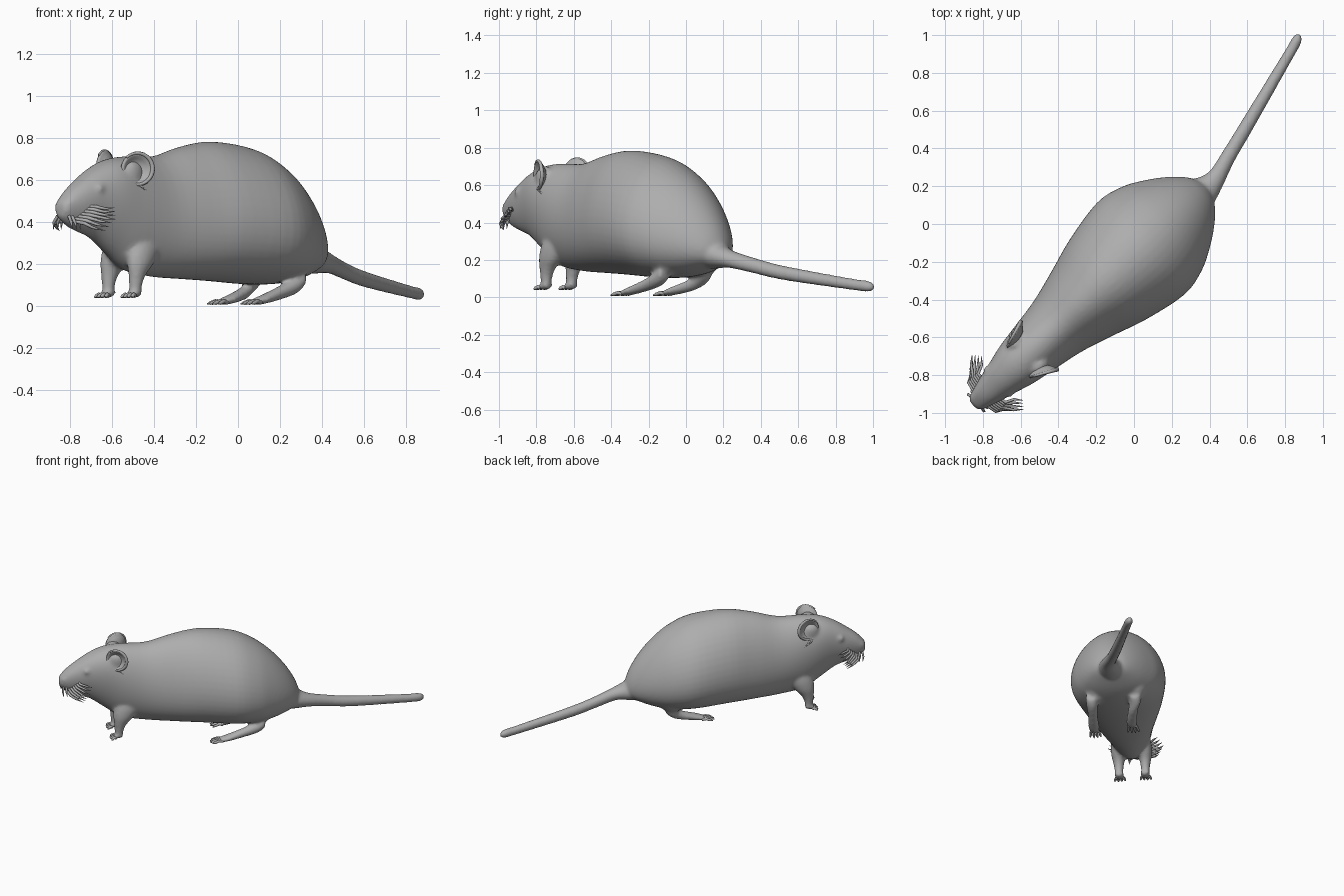
import bpy, bmesh, math
from mathutils import Matrix, Vector

cube = bpy.data.objects.get("Cube")
if cube:
    bpy.data.objects.remove(cube, do_unlink=True)

grey = bpy.data.materials.new("plain grey")
grey.use_nodes = True
grey.diffuse_color = (0.42, 0.42, 0.42, 1)
grey.node_tree.nodes["Principled BSDF"].inputs["Base Color"].default_value = grey.diffuse_color

# The animal stands diagonally: s runs from nose to tail, v to its right side
NOSE = Vector((-0.84, -0.95, 0))
ALONG = Vector((0.727, 0.686, 0))
ACROSS = Vector((-0.686, 0.727, 0))


def place(s, v, z):
    return NOSE + ALONG * s + ACROSS * v + Vector((0, 0, z))


def spline(rows, steps):
    """Catmull-Rom interpolation of tuples of numbers."""
    out = []
    for i in range(len(rows) - 1):
        a, b = rows[max(i - 1, 0)], rows[i]
        c, d = rows[i + 1], rows[min(i + 2, len(rows) - 1)]
        for k in range(steps):
            t = k / steps
            out.append([q + 0.5 * t * (r - p + t * (2*p - 5*q + 4*r - w + t * (3*(q - r) + w - p)))
                        for p, q, r, w in zip(a, b, c, d)])
    return out + [list(rows[-1])]


def loft(bm, rows, upright=False, sides=24, steps=4):
    """Skin ellipses (s, v, z, radius, radius, optional sag) along s, or along z if upright."""
    rings = []
    for s, v, z, a, b, *sag in spline(rows, steps):
        ring = []
        for k in range(sides):
            ang = math.tau * k / sides
            p, q = a * math.cos(ang), b * (math.sin(ang) - sum(sag) * math.cos(ang) ** 2)
            ring.append(bm.verts.new(place(s + p, v + q, z) if upright else place(s, v + p, z + q)))
        rings.append(ring)
    for lo, hi in zip(rings, rings[1:]):
        for k in range(sides):
            n = (k + 1) % sides
            bm.faces.new((lo[k], lo[n], hi[n], hi[k]))
    bm.faces.new(rings[0])
    bm.faces.new(rings[-1])


def finish(name, bm):
    bmesh.ops.recalc_face_normals(bm, faces=bm.faces[:])
    for f in bm.faces:
        f.smooth = True
    mesh = bpy.data.meshes.new(name)
    bm.to_mesh(mesh)
    bm.free()
    mesh.materials.append(grey)
    ob = bpy.data.objects.new(name, mesh)
    bpy.context.collection.objects.link(ob)
    return ob


def tubes(name, paths, depth):
    """Round strands through lists of (point, thickness)."""
    data = bpy.data.curves.new(name, "CURVE")
    data.dimensions = "3D"
    data.bevel_depth, data.bevel_resolution = depth, 2
    data.use_fill_caps = True
    for path in paths:
        sp = data.splines.new("POLY")
        sp.points.add(len(path) - 1)
        sp.use_smooth = True
        for pt, (co, r) in zip(sp.points, path):
            pt.co = (*co, 1)
            pt.radius = r
    data.materials.append(grey)
    bpy.context.collection.objects.link(bpy.data.objects.new(name, data))


# Trunk and head: position, half width, top, bottom; brow is broad, belly hangs low
TRUNK = [(-0.015, .025, .49, .43), (0.0, .045, .51, .41), (.05, .064, .56, .375),
         (.12, .085, .61, .35), (.2, .105, .66, .32), (.3, .132, .70, .25),
         (.42, .153, .715, .17), (.6, .185, .715, .14), (.78, .237, .76, .13),
         (.97, .295, .785, .12), (1.2, .336, .755, .105), (1.35, .308, .69, .105),
         (1.47, .246, .60, .12), (1.57, .175, .49, .15), (1.64, .105, .38, .18),
         (1.675, .04, .29, .22)]
body = bmesh.new()
loft(body, [(s, -.004*s, (t + b) / 2, w, (t - b) / 2, max(-.2, min(.2, s - .5)))
            for s, w, t, b in TRUNK], sides=48)

# Tail
loft(body, [(1.54, 0, .25, .12, .1), (1.65, -.01, .225, .085, .07), (1.74, -.01, .205, .054, .048),
            (1.88, .033, .17, .042, .041), (2.06, .084, .13, .039, .038),
            (2.45, .197, .072, .031, .031), (2.56, .23, .059, .029, .029), (2.592, .238, .056, .014, .014)])

for side, m in (("left", -1), ("right", 1)):
    # Fore leg, paw and ear root
    loft(body, [(.392, m*.092, .05, .028, .027), (.395, m*.094, .1, .032, .031),
                (.405, m*.095, .15, .045, .038), (.43, m*.093, .21, .075, .052),
                (.46, m*.083, .29, .09, .058), (.47, m*.07, .39, .05, .035)], upright=True)
    loft(body, [(.355, m*.092, .052, .032, .012), (.38, m*.092, .06, .035, .019),
                (.42, m*.092, .066, .026, .022)])
    loft(body, [(.39, m*.085, .55, .02, .02), (.385, m*.09, .6, .06, .038),
                (.38, m*.093, .665, .055, .034), (.375, m*.085, .70, .02, .014)], upright=True)
    # Haunch and hind foot, rising to the heel
    loft(body, [(1.36, m*.135, .11, .03, .03), (1.36, m*.145, .15, .09, .062),
                (1.35, m*.16, .24, .13, .085), (1.34, m*.17, .36, .06, .04)], upright=True)
    toe_v, heel_v, shift = (-.185, -.175, -.01) if m < 0 else (.09, .135, .03)
    bend = (toe_v + heel_v) / 2
    loft(body, [(1.1 + shift, toe_v, .022, .036, .015), (1.16 + shift, toe_v, .034, .04, .023),
                (1.27 + shift, bend, .064, .035, .033), (1.36, heel_v, .10, .042, .042),
                (1.41, heel_v, .135, .04, .04)])
    # Eye and nostril swellings
    for s, v, z, r in ((.17, .08, .56, .026), (.015, .037, .485, .017)):
        bmesh.ops.create_uvsphere(body, u_segments=20, v_segments=12, radius=r,
                                  matrix=Matrix.Translation(place(s, m * v, z)))
    # Toes
    for label, s0, vc, z0, length in (("fore", .37, m*.092, .05, .038),
                                      ("hind", 1.12 + shift, toe_v, .018, .085)):
        paths = []
        for k in (-1.5, -.5, .5, 1.5):
            reach = length * (1.1 - .15 * abs(k))
            paths.append([(place(s0 - reach*t, vc + k*(.015 + .011*t), z0 + lift), r)
                          for t, lift, r in ((0, 0, 1), (.4, .006, .9), (.75, -.002, .85), (1, -.007, .3))])
        tubes(f"{side}_{label}_toes", paths, .011)

trunk = finish("body", body)
remesh = trunk.modifiers.new("blend", "REMESH")
remesh.mode, remesh.voxel_size, remesh.use_smooth_shade = "VOXEL", .011, True
relax = trunk.modifiers.new("relax", "SMOOTH")
relax.factor, relax.iterations = .5, 7

# Each ear: side, position along, offset, height, turn away from the head
for side, m, es, ev, ez, turn in (("left", -1, .372, .13, .655, .48), ("right", 1, .40, .125, .665, .3)):
    back, out = math.cos(turn), math.sin(turn)

    def ear_point(r, ang, depth):
        p, q = .076 * r * math.cos(ang), .075 * r * math.sin(ang)
        return place(es + back*p + out*depth, m * (ev + out*p - back*depth), ez + q)

    # Cupped ear with a rolled rim that is open toward the face
    bm = bmesh.new()
    rings = [[bm.verts.new(ear_point(r, math.tau*k/32, d)) for k in range(32)]
             for r, d in ((.15, .03), (.45, .027), (.7, .016), (.88, .004), (1, 0))]
    for lo, hi in zip(rings, rings[1:]):
        for k in range(32):
            n = (k + 1) % 32
            bm.faces.new((lo[k], lo[n], hi[n], hi[k]))
    bm.faces.new(rings[0])
    ear = finish(f"{side}_ear", bm)
    shell = ear.modifiers.new("thickness", "SOLIDIFY")
    shell.thickness, shell.offset = .014, 0
    tubes(f"{side}_ear_rim", [[(ear_point(1, math.tau*k/32, -.002), 1.05 - .04*abs(k))
                               for k in range(-12, 13)]], .011)

    # Hair tufts below the ear
    tubes(f"{side}_ear_tuft", [[(place(.37 + .022*k, m*.115, .60 - .012*k), 1),
                                (place(.385 + .022*k, m*.14, .575 - .015*k), .8),
                                (place(.41 + .022*k, m*.145, .555 - .015*k), .1)] for k in range(3)], .008)

    # Whiskers fanning out from the cheek, and short ones at the lip
    paths = []
    for k in range(7):
        f = k / 6 - .5
        tip = .2 - .08 * abs(f)
        paths.append([(place(.075 + .08*f, m*(.055 + .03*f), .44 + .07*f), 1),
                      (place(.085 + .07*f, m*.105, .435 + .08*f), 1.1),
                      (place(.125 + .08*f, m*(tip - .035), .42 + .09*f), .9),
                      (place(.165 + .06*f, m*tip, .415 + .11*f), .1)])
    for k in range(3):
        paths.append([(place(.01 + .02*k, m*.04, .43), 1), (place(.005 + .025*k, m*.06, .40), .9),
                      (place(.01 + .025*k, m*.068, .365), .1)])
    tubes(f"{side}_whiskers", paths, .008)
